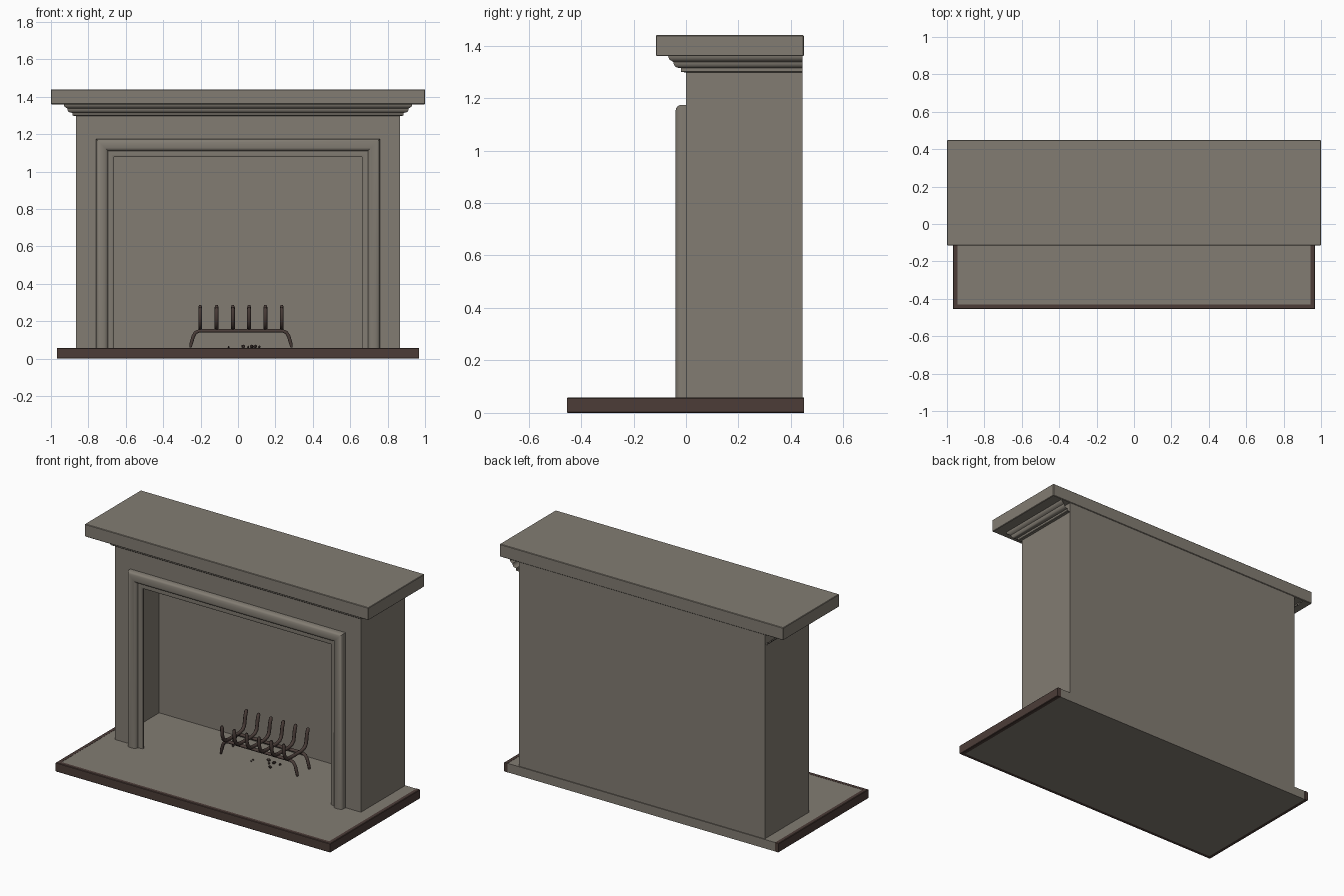
import bpy, bmesh, math, random
from mathutils import Vector

if "Cube" in bpy.data.objects:
    bpy.data.objects.remove(bpy.data.objects["Cube"])

random.seed(4)


def material(name, rgb):
    m = bpy.data.materials.new(name)
    m.diffuse_color = (*rgb, 1)
    m.use_nodes = True
    m.node_tree.nodes["Principled BSDF"].inputs["Base Color"].default_value = m.diffuse_color
    return m


STONE = material("warm grey stone", (0.225, 0.203, 0.17))
BROWN = material("dark brown trim", (0.072, 0.046, 0.039))
IRON = material("dark iron", (0.068, 0.046, 0.04))


def finish(name, bm, mat, smooth=None, recalc=True):
    if recalc:
        bmesh.ops.recalc_face_normals(bm, faces=bm.faces)
    me = bpy.data.meshes.new(name)
    bm.to_mesh(me)
    bm.free()
    me.materials.append(mat)
    ob = bpy.data.objects.new(name, me)
    bpy.context.collection.objects.link(ob)
    if smooth:
        bpy.ops.object.select_all(action='DESELECT')
        ob.select_set(True)
        bpy.context.view_layer.objects.active = ob
        bpy.ops.object.shade_smooth_by_angle(angle=math.radians(smooth))
    return ob


def box(name, x0, x1, y0, y1, z0, z1, mat, bevel=0.0):
    bm = bmesh.new()
    bmesh.ops.create_cube(bm, size=1)
    for v in bm.verts:
        v.co = ((x0 + x1) / 2 + v.co.x * (x1 - x0),
                (y0 + y1) / 2 + v.co.y * (y1 - y0),
                (z0 + z1) / 2 + v.co.z * (z1 - z0))
    if bevel:
        bmesh.ops.bevel(bm, geom=bm.edges[:], offset=bevel, segments=1, affect='EDGES')
    return finish(name, bm, mat)


def strip(bm, rings, closed=False):
    """Bridge consecutive rings of points with quads."""
    vs = [[bm.verts.new(p) for p in r] for r in rings]
    n = len(rings[0])
    for a, b in zip(vs, vs[1:]):
        for i in range(n if closed else n - 1):
            j = (i + 1) % n
            bm.faces.new((a[i], a[j], b[j], b[i]))
    if closed:
        bm.faces.new(vs[0])
        bm.faces.new(vs[-1])


def tube(bm, pts, side, r, sides=8):
    """Round bar along a planar path; side is the normal of that plane."""
    pts = [Vector(p) for p in pts]
    side = Vector(side)
    rings = []
    for i, p in enumerate(pts):
        t = (pts[min(i + 1, len(pts) - 1)] - pts[max(i - 1, 0)]).normalized()
        n = t.cross(side)
        rr = r * 0.6 if i in (0, len(pts) - 1) else r
        rings.append([p + rr * (math.cos(a) * side + math.sin(a) * n)
                      for a in (2 * math.pi * (k + .5) / sides for k in range(sides))])
    strip(bm, rings, True)


# hearth: stone slab with a U-shaped trim on the front and sides
HX, HZ = 0.968, 0.058
box("hearth_slab", -0.944, 0.944, -0.43, 0.449, 0, HZ - 0.001, STONE)
bm = bmesh.new()
section = [(0.024, 0), (0.003, 0), (0, 0.003), (0, HZ - 0.003), (0.003, HZ), (0.024, HZ)]
rings = [[(s * (HX - d), y if y > 0 else y + d, z) for d, z in section]
         for s, y in ((-1, 0.45), (-1, -0.454), (1, -0.454), (1, 0.45))]
strip(bm, rings, True)
finish("hearth_trim", bm, BROWN)

# hollow chimney breast: back, sides and a front wall around the opening
BX, BY, TOP, OX, OZ = 0.867, 0.445, 1.36, 0.67, 1.085
bm = bmesh.new()
strip(bm, [[(x, y, z) for x, y in ((-BX, 0), (-BX, BY), (BX, BY), (BX, 0))] for z in (HZ, TOP)])
strip(bm, [[(-BX, 0, HZ), (-BX, 0, TOP), (BX, 0, TOP), (BX, 0, HZ)],
           [(-OX, 0, HZ), (-OX, 0, OZ), (OX, 0, OZ), (OX, 0, HZ)]])
bmesh.ops.remove_doubles(bm, verts=bm.verts, dist=1e-4)
finish("chimney_breast", bm, STONE)

# mantel shelf
box("mantel_shelf", -1, 1, -0.115, 0.449, 1.36, 1.44, STONE, 0.003)

# crown moulding under the shelf, returned along both sides
crown = [(0, 1.298), (0.017, 1.299), (0.02, 1.302), (0.02, 1.314), (0.034, 1.316), (0.042, 1.321),
         (0.047, 1.33), (0.048, 1.338), (0.054, 1.341), (0.062, 1.346), (0.067, 1.354), (0.068, 1.36)]
bm = bmesh.new()
strip(bm, [[(s * (BX + d * 0.95), y if y > 0 else -d, z) for d, z in crown]
           for s, y in ((-1, BY), (-1, 0), (1, 0), (1, BY))])
finish("crown_moulding", bm, STONE, 35)

# moulded frame around the opening: (distance outward, projection)
frame = [(0, 0), (0, 0.010), (0.004, 0.014), (0.012, 0.016), (0.032, 0.016), (0.034, 0.026),
         (0.040, 0.034), (0.050, 0.039), (0.060, 0.040), (0.072, 0.040), (0.084, 0.037),
         (0.092, 0.031), (0.096, 0.022), (0.096, 0)]
bm = bmesh.new()
IX, IZ = 0.662, 1.078
strip(bm, [[(s * (IX + d), -p, z if z < 1 else IZ + d) for d, p in frame]
           for s, z in ((-1, HZ), (-1, IZ), (1, IZ), (1, HZ))], True)
finish("opening_moulding", bm, STONE, 35)

# fire grate: two arched rails carrying six upturned bars
CX = 0.016
for name, y in (("front_grate_rail", 0.19), ("back_grate_rail", 0.31)):
    half = [(0.270, 0.06), (0.265, 0.085), (0.255, 0.12), (0.243, 0.140), (0.222, 0.149)]
    path = [(CX - x, y, z) for x, z in half] + [(CX + x, y, z) for x, z in reversed(half)]
    bm = bmesh.new()
    tube(bm, path, (0, 1, 0), 0.010)
    finish(name, bm, IRON, 50)

bar = [(0.126, 0.275), (0.126, 0.265), (0.129, 0.215), (0.140, 0.185), (0.162, 0.168),
       (0.20, 0.163), (0.30, 0.163), (0.332, 0.170), (0.350, 0.188), (0.356, 0.215),
       (0.360, 0.245), (0.370, 0.275), (0.375, 0.285)]
for i in range(6):
    bm = bmesh.new()
    tube(bm, [(CX + (i - 2.5) * 0.087, y, z) for y, z in bar], (1, 0, 0), 0.011)
    finish(f"grate_bar_{i + 1}", bm, IRON, 50)

# small cinders under the grate
bm = bmesh.new()
for i in range(9):
    r = random.uniform(0.004, 0.012)
    x = random.gauss(0.055, 0.03) if i < 7 else -0.05
    y = random.uniform(0.19, 0.27)
    new = bmesh.ops.create_icosphere(bm, subdivisions=1, radius=r)["verts"]
    for v in new:
        v.co = Vector((x, y, HZ + r * 0.7)) + v.co * random.uniform(0.8, 1.2)
finish("cinders", bm, IRON)
